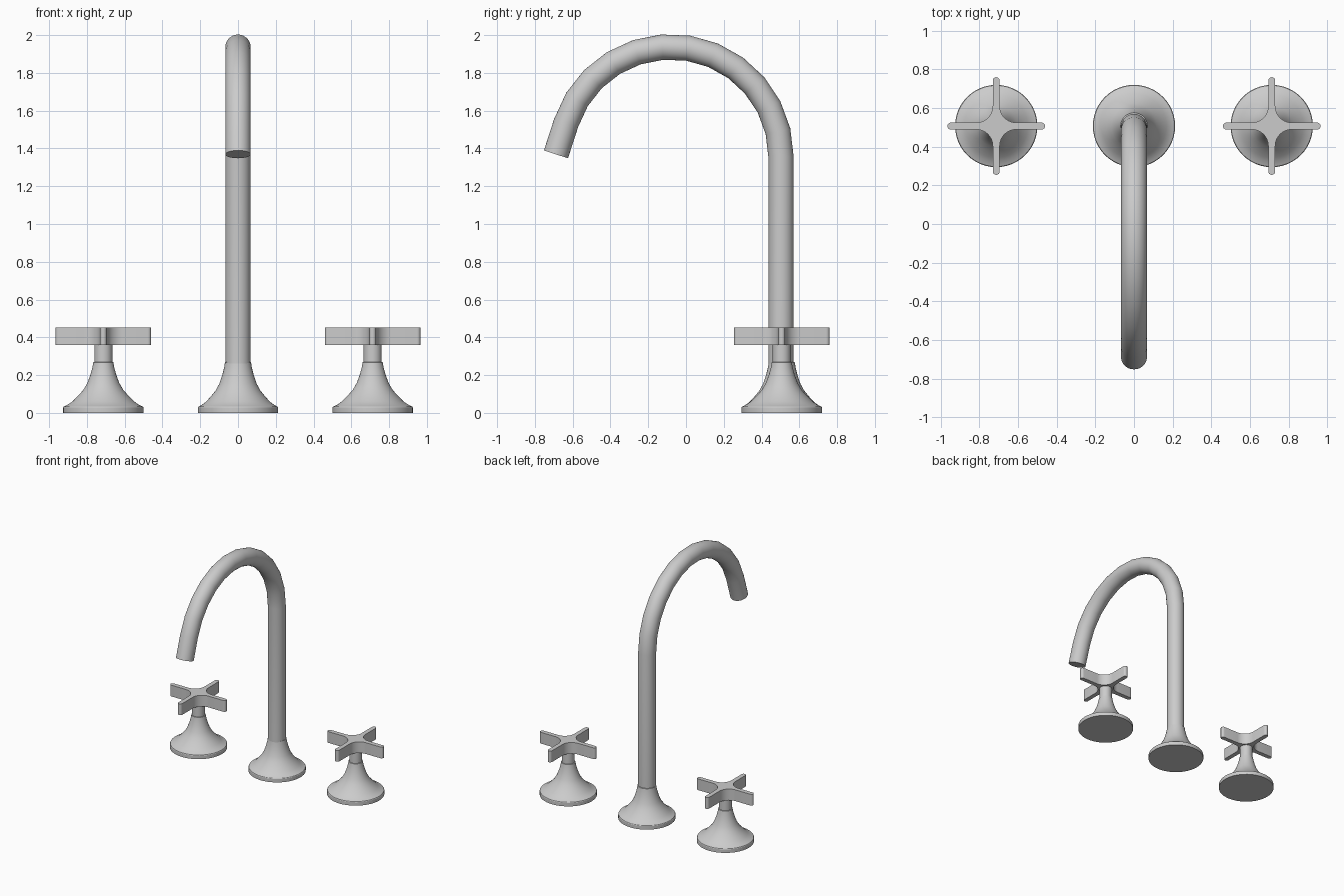
import bpy, bmesh
from math import sin, cos, pi, radians
from mathutils import Vector

if "Cube" in bpy.data.objects:
    bpy.data.objects.remove(bpy.data.objects["Cube"])

Y0 = 0.507        # row line of the three fittings
HANDLE_X = 0.713


def finish(name, bm, angle=30):
    bmesh.ops.recalc_face_normals(bm, faces=bm.faces)
    me = bpy.data.meshes.new(name)
    bm.to_mesh(me)
    bm.free()
    ob = bpy.data.objects.new(name, me)
    bpy.context.collection.objects.link(ob)
    bpy.ops.object.select_all(action='DESELECT')
    ob.select_set(True)
    bpy.context.view_layer.objects.active = ob
    bpy.ops.object.shade_smooth_by_angle(angle=radians(angle))
    return ob


def skin_rings(name, rings):
    """Bridge equal-sized rings of points and cap both ends."""
    bm = bmesh.new()
    vs = [[bm.verts.new(p) for p in r] for r in rings]
    n = len(vs[0])
    for a, b in zip(vs, vs[1:]):
        for i in range(n):
            j = (i + 1) % n
            bm.faces.new((a[i], a[j], b[j], b[i]))
    bm.faces.new(vs[0])
    bm.faces.new(vs[-1])
    return finish(name, bm)


def lathe(name, profile, x, n=48):
    return skin_rings(name, [[(x + r * cos(2 * pi * i / n), Y0 + r * sin(2 * pi * i / n), z)
                              for i in range(n)] for r, z in profile])


# Flared base: foot disc, concave trumpet, fine seam groove at the neck
FLARE = [(.205, .035), (.184, .046), (.163, .061), (.134, .09), (.107, .12), (.086, .155),
         (.069, .2), (.058, .24), (.053, .268)]


def base(name, x, neck):
    k = (.205 - neck) / (.205 - .053)
    flare = [(.205 - (.205 - r) * k, z) for r, z in FLARE]
    lathe(name, [(.213, 0), (.213, .028), (.21, .033)] + flare + [(neck - .008, .27)], x)


def spout():
    R, cy, cz, tube, n = 0.583, -0.08, 1.355, 0.067, 32
    end, steps = radians(162), 12
    # centre line stations: (y, z, bend angle)
    path = [(cy + R, .262, 0)]
    for i in range(steps + 1):
        a = end * i / steps
        path.append((cy + R * cos(a), cz + R * sin(a), a))
    y, z, a = path[-1]
    path.append((y - sin(a) * .175, z + cos(a) * .175, a))
    rings = []
    for y, z, a in path:
        out = Vector((0, cos(a), sin(a)))
        rings.append([Vector((0, y, z)) + tube * (cos(t) * Vector((1, 0, 0)) + sin(t) * out)
                      for t in (2 * pi * i / n for i in range(n))])
    skin_rings("spout", rings)


# Cross handle: four thin arms with rounded tips and filleted inner corners
def cross(name, x):
    L, w, f, z0, z1 = .253, .018, .085, .36, .452
    quarter = []
    for i in range(9):                      # rounded tip
        t = -pi / 2 + pi * i / 8
        quarter.append((L - w + w * cos(t), w * sin(t)))
    for i in range(11):                     # fillet to the next arm
        t = -pi / 2 - (pi / 2) * i / 10
        quarter.append((w + f + f * cos(t), w + f + f * sin(t)))
    pts = []
    for q in range(4):
        c, s = round(cos(q * pi / 2)), round(sin(q * pi / 2))
        pts += [(px * c - py * s, px * s + py * c) for px, py in quarter]
    skin_rings(name, [[(x + a, Y0 + b, z) for a, b in pts] for z in (z0, z1)])


base("spout_base", 0, .069)
spout()
for side, s in (("left", -1), ("right", 1)):
    x = s * HANDLE_X
    base(side + "_handle_base", x, .053)
    lathe(side + "_handle_stem", [(.048, .26), (.048, .365)], x, 32)
    cross(side + "_cross_handle", x)
